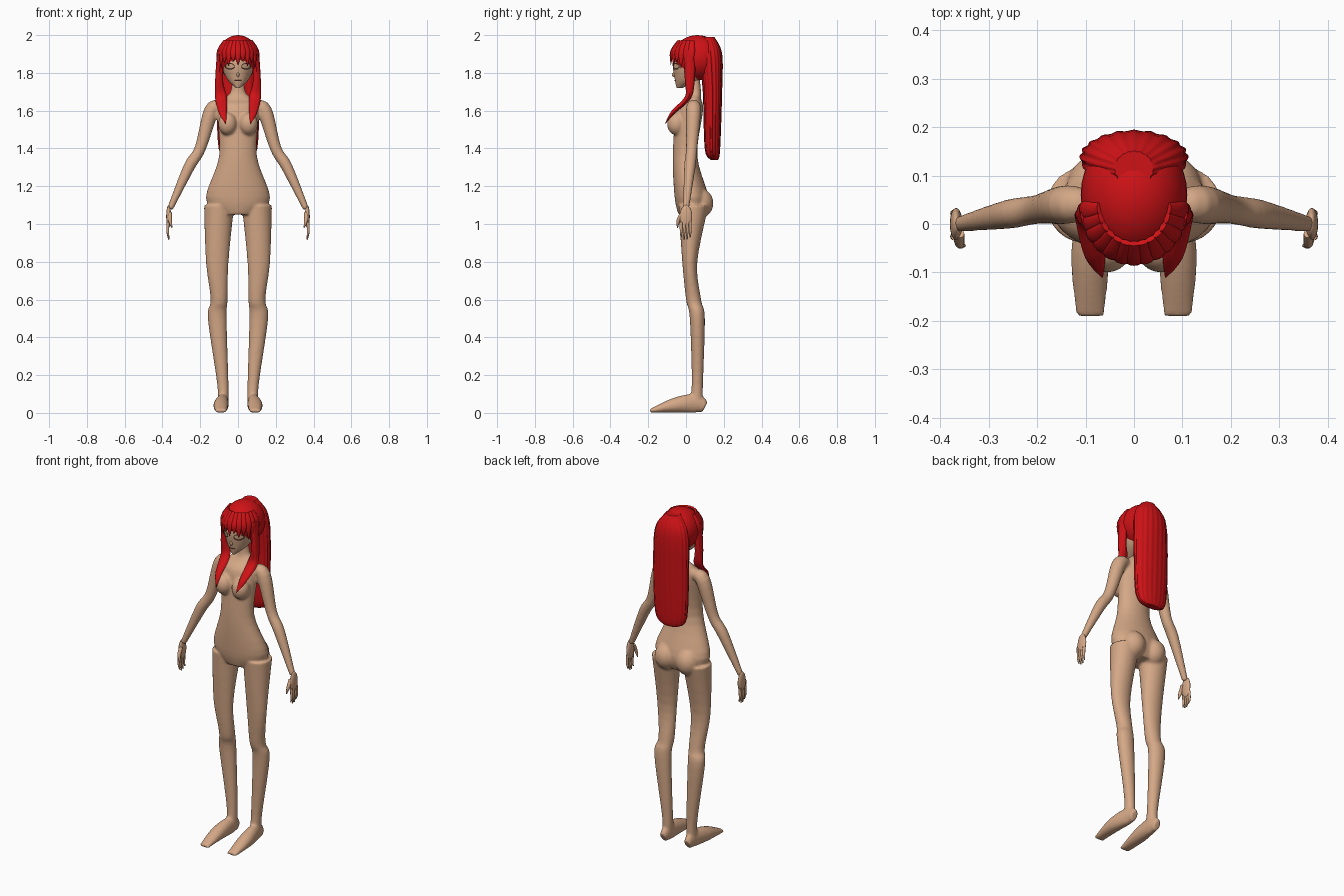
import bpy, bmesh, math
from mathutils import Vector, Matrix

cube = bpy.data.objects.get("Cube")
if cube:
    bpy.data.objects.remove(cube)


def material(name, red, green, blue):
    mat = bpy.data.materials.new(name)
    mat.use_nodes = True
    colour = (red, green, blue, 1)
    mat.diffuse_color = colour
    mat.node_tree.nodes["Principled BSDF"].inputs["Base Color"].default_value = colour
    return mat


SKIN = material("skin tan", .66, .39, .24)
RED = material("hair red", .62, .006, .008)
LINE = material("line brown", .16, .06, .04)
SIDES = {"left": 1, "right": -1}


def spline(keys, steps):
    """Smooth Catmull-Rom path through equal-length tuples."""
    keys = [Vector(key) for key in keys]
    padded = [keys[0], *keys, keys[-1]]
    path = []
    for before, start, end, after in zip(padded, padded[1:], padded[2:], padded[3:]):
        leave, arrive = (end - before) / 2, (after - start) / 2
        for step in range(steps):
            t = step / steps
            ease = t * t * (3 - 2 * t)
            path.append(start.lerp(end, ease) + leave * t * (1 - t) ** 2
                        - arrive * t * t * (1 - t))
    return path + [keys[-1]]


def loft(bm, keys, depth_axis=(0, 1, 0), level=False, sides=24, steps=5, ripple=0, waves=8):
    """Closed tube through (x, y, z, radius) or (x, y, z, width radius, depth radius)."""
    path = spline(keys, steps)
    rings = []
    for index, point in enumerate(path):
        centre = Vector(point[:3])
        ahead = path[min(index + 1, len(path) - 1)]
        behind = path[max(index - 1, 0)]
        across, depth = Vector((1, 0, 0)), Vector((0, 1, 0))
        if not level:
            along = Vector(ahead[:3]) - Vector(behind[:3])
            across = along.cross(Vector(depth_axis)).normalized()
            depth = across.cross(along).normalized()
        ring = []
        for side in range(sides):
            angle = math.tau * side / sides
            offset = across * point[3] * math.cos(angle) + depth * point[-1] * math.sin(angle)
            ring.append(bm.verts.new(centre + offset * (1 + ripple * math.cos(waves * angle))))
        rings.append(ring)
    for lower, upper in zip(rings, rings[1:]):
        for side in range(sides):
            bm.faces.new((lower[side - 1], lower[side], upper[side], upper[side - 1]))
    bm.faces.new(rings[0])
    bm.faces.new(rings[-1])


def stack(bm, levels, **options):
    """Loft of level rings given as (height, half width, front, back)."""
    loft(bm, [(0, (front + back) / 2, height, width, (back - front) / 2)
              for height, width, front, back in levels], level=True, **options)


def ball(bm, centre, radii):
    placement = Matrix.Translation(centre) @ Matrix.Diagonal((*radii, 1))
    bmesh.ops.create_uvsphere(bm, u_segments=32, v_segments=20, radius=1, matrix=placement)


def mirrored(keys, sign):
    return [(sign * x, *rest) for x, *rest in keys]


def finish(name, bm, mat):
    bmesh.ops.recalc_face_normals(bm, faces=bm.faces)
    mesh = bpy.data.meshes.new(name)
    bm.to_mesh(mesh)
    bm.free()
    mesh.materials.append(mat)
    mesh.polygons.foreach_set("use_smooth", [True] * len(mesh.polygons))
    mesh.set_sharp_from_angle(angle=math.radians(50))
    part = bpy.data.objects.new(name, mesh)
    bpy.context.collection.objects.link(part)
    return part


# Body: torso, limbs and feet fused into one smooth skin
TORSO = [(1.05, .1, -.04, .1), (1.14, .17, -.06, .12), (1.36, .1, -.07, .06),
         (1.6, .11, -.05, .09), (1.66, .08, 0, .08), (1.7, .04, .02, .08), (1.8, .03, .02, .07)]
LEG = [(.1, .04, 1.1, .08, .08), (.11, .02, .8, .06, .04), (.1, .04, .6, .045, .04),
       (.11, .06, .5, .05, .04), (.08, .06, .15, .03, .03), (.08, .05, .04, .03, .04)]
FOOT = [(.08, .1, .03, .02), (.08, .05, .05, .03), (.09, -.06, .04, .04), (.09, -.19, .01, .03)]
ARM = [(.09, .04, 1.62, .03), (.14, .04, 1.6, .04), (.2, .03, 1.4, .03),
       (.26, .02, 1.3, .03), (.36, 0, 1.08, .016)]

bm = bmesh.new()
stack(bm, TORSO, sides=40)
for sign in SIDES.values():
    loft(bm, mirrored(LEG, sign), level=True)
    # The sole stays on the ground, so the foot is as thick as its centre is high
    loft(bm, [(*key, key[2]) for key in mirrored(FOOT, sign)], depth_axis=(0, 0, 1))
    loft(bm, mirrored(ARM, sign))
    ball(bm, (sign * .07, .07, 1.11), (.07, .075, .08))
    ball(bm, (sign * .055, -.05, 1.53), (.05, .05, .06))
body = finish("body", bm, SKIN)
fuse = body.modifiers.new("fuse", 'REMESH')
fuse.mode = 'VOXEL'
fuse.voxel_size = .007
fuse.use_smooth_shade = True
relax = body.modifiers.new("relax", 'SMOOTH')
relax.factor = .5
relax.iterations = 5

# Hands: palm, four fingers and a thumb
THUMB = [(.36, -.02, 1.06, .01), (.36, -.04, 1.02, .01), (.35, -.045, .98, .003)]
for side, sign in SIDES.items():
    bm = bmesh.new()
    ball(bm, (sign * .367, 0, 1.04), (.013, .033, .06))
    for finger in range(4):
        y = .022 - finger * .016
        tip = .93 - .015 * math.sin(finger)
        loft(bm, mirrored([(.37, y, 1.01, .008), (.372, y, .96, .007), (.366, y, tip, .003)], sign),
             sides=10)
    loft(bm, mirrored(THUMB, sign), sides=10)
    finish(side + "_hand", bm, SKIN)

# Head with a small nose
bm = bmesh.new()
stack(bm, [(1.72, .01, -.05, -.02), (1.77, .06, -.06, .08), (1.86, .09, -.07, .14),
           (1.94, .08, -.04, .13), (1.98, .02, .02, .08)], sides=40)
ball(bm, (0, -.064, 1.79), (.007, .01, .012))
finish("head", bm, SKIN)


def face_line(bm, points):
    """Thin line that follows the curve of the face."""
    loft(bm, [(x, .035 - .105 * math.sqrt(1 - (x / .09) ** 2), z, .0025) for x, z in points],
         depth_axis=(0, 0, 1), sides=6)


# Eye outlines, brows and mouth
for side, sign in SIDES.items():
    bm = bmesh.new()
    for lid in (1, -1):
        arc = [math.pi * step / 6 for step in range(7)]
        face_line(bm, [(sign * (.043 + .024 * math.cos(angle)), 1.835 + lid * .015 * math.sin(angle))
                       for angle in arc])
    finish(side + "_eye_outline", bm, LINE)
    bm = bmesh.new()
    face_line(bm, [(sign * x, z) for x, z in ((.02, 1.867), (.042, 1.875), (.064, 1.868))])
    finish(side + "_brow", bm, RED)
bm = bmesh.new()
loft(bm, [(x, abs(x) / 5 - .06, 1.76, .002) for x in (-.018, 0, .018)],
     depth_axis=(0, 0, 1), sides=6)
finish("mouth", bm, LINE)

# Hair: rounded crown and long grooved tail
bm = bmesh.new()
ball(bm, (0, .06, 1.88), (.11, .13, .12))
finish("hair_crown", bm, RED)
bm = bmesh.new()
stack(bm, [(1.99, .04, .08, .15), (1.9, .1, .07, .19), (1.7, .11, .09, .19),
           (1.4, .1, .1, .18), (1.34, .05, .13, .17)], sides=96, ripple=.025, waves=20)
finish("hair_tail", bm, RED)

# Fringe of tapered strands around the forehead
bm = bmesh.new()
for strand in range(-6, 7):
    angle = math.radians(strand * 14)
    out_x, out_y = math.sin(angle), -math.cos(angle)
    tip = 1.84 + .02 * (strand % 2) - .03 * abs(out_x) ** 3
    loft(bm, [(.9 * reach * out_x, .04 + reach * out_y, z, width, width / 2)
              for reach, z, width in ((.08, 1.97, .012), (.115, 1.91, .019), (.12, tip, .001))],
         depth_axis=(out_x, out_y, 0), sides=12)
finish("hair_fringe", bm, RED)

# Long front locks falling over the shoulders onto the chest
LOCK = [(.09, .02, 1.92, .02, .03), (.1, .02, 1.76, .02, .025), (.09, .01, 1.67, .03, .015),
        (.08, -.07, 1.59, .02, .01), (.065, -.11, 1.53, .001, .001)]
for side, sign in SIDES.items():
    bm = bmesh.new()
    loft(bm, mirrored(LOCK, sign), sides=32, ripple=.05)
    finish(side + "_front_lock", bm, RED)
